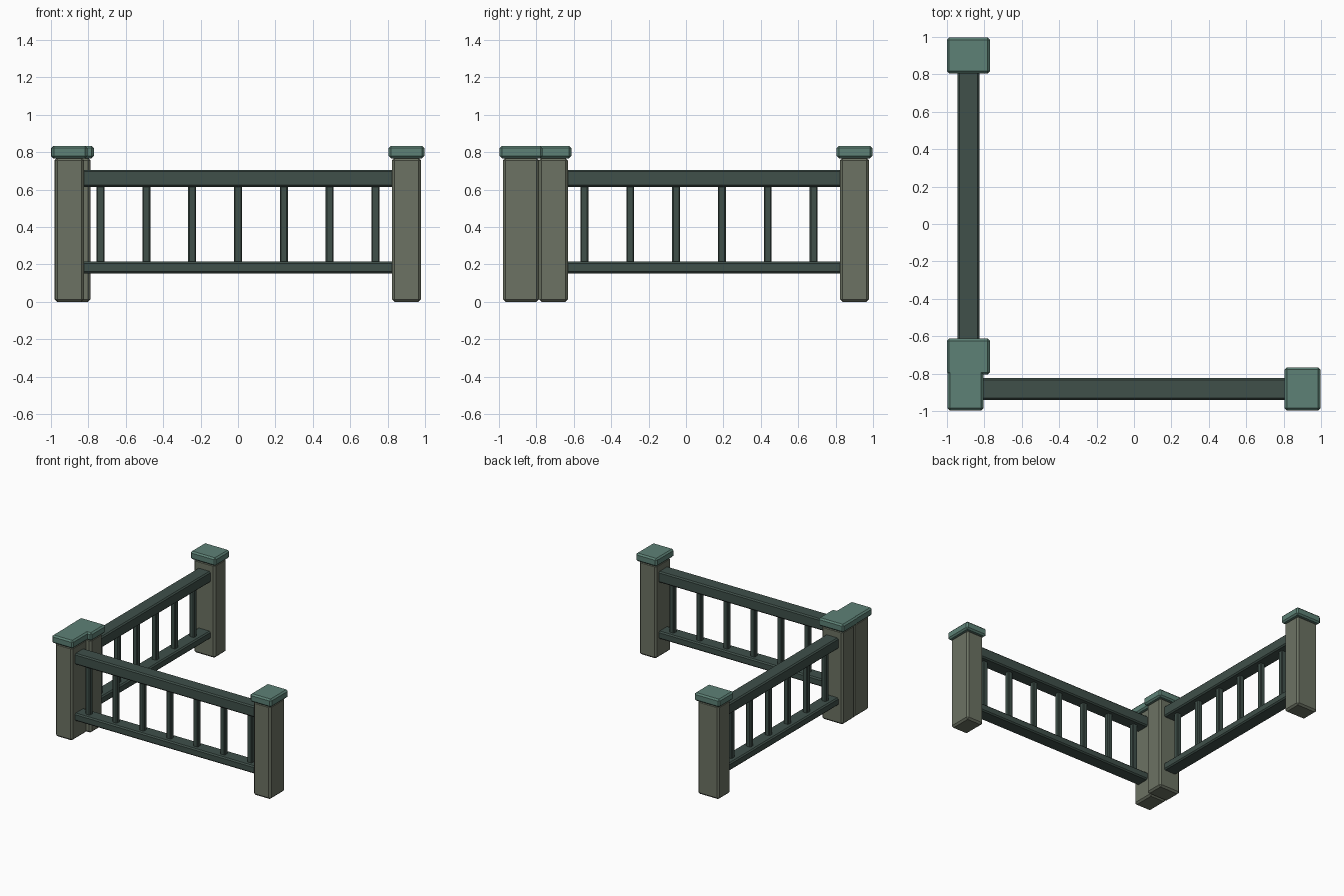
import bpy

if "Cube" in bpy.data.objects:
    bpy.data.objects.remove(bpy.data.objects["Cube"])

def material(name, rgb):
    m = bpy.data.materials.new(name)
    m.diffuse_color = (*rgb, 1)
    m.use_nodes = True
    m.node_tree.nodes["Principled BSDF"].inputs["Base Color"].default_value = m.diffuse_color
    return m

STONE = material("olive_stone", (0.15, 0.17, 0.125))
CAP = material("green_cap", (0.11, 0.22, 0.18))
RAIL = material("dark_green_rail", (0.05, 0.08, 0.068))

def box(name, lo, hi, bevel, mat):
    """Chamfered box between two corners."""
    bpy.ops.mesh.primitive_cube_add(size=1, location=[(a + b) / 2 for a, b in zip(lo, hi)])
    o = bpy.context.object
    o.name = name
    o.scale = [b - a for a, b in zip(lo, hi)]
    bpy.ops.object.transform_apply(location=False, rotation=False, scale=True)
    mod = o.modifiers.new("chamfer", 'BEVEL')
    mod.width = bevel
    mod.segments = 1
    o.data.materials.append(mat)

def fence(side, axis, across, ends, balusters):
    """Two capped posts joined by rails and balusters, along x (0) or y (1)."""
    def part(name, u, half_u, half_v, z0, z1, bevel, mat):
        lo, hi = [u - half_u, across - half_v], [u + half_u, across + half_v]
        if axis == 1:
            lo.reverse()
            hi.reverse()
        box(f"{side}_{name}", (*lo, z0), (*hi, z1), bevel, mat)

    # posts and caps
    for i, u in enumerate(ends):
        part(f"post_{i + 1}", u, 0.078, 0.097, 0, 0.77, 0.014, STONE)
        part(f"post_cap_{i + 1}", u, 0.096, 0.115, 0.768, 0.834, 0.012, CAP)
    # rails run through the posts, stopping just inside the outer faces
    mid, half = sum(ends) / 2, (ends[1] - ends[0]) / 2 + 0.074
    part("top_rail", mid, half, 0.058, 0.615, 0.706, 0.01, RAIL)
    part("bottom_rail", mid, half, 0.058, 0.152, 0.215, 0.01, RAIL)
    # balusters
    for i, u in enumerate(balusters):
        part(f"baluster_{i + 1}", u, 0.021, 0.021, 0.205, 0.622, 0.006, RAIL)

fence("front", 0, -0.882, (-0.901, 0.901), [-0.735 + 0.245 * i for i in range(7)])
fence("side", 1, -0.885, (-0.709, 0.901), [-0.543 + 0.245 * i for i in range(6)])
